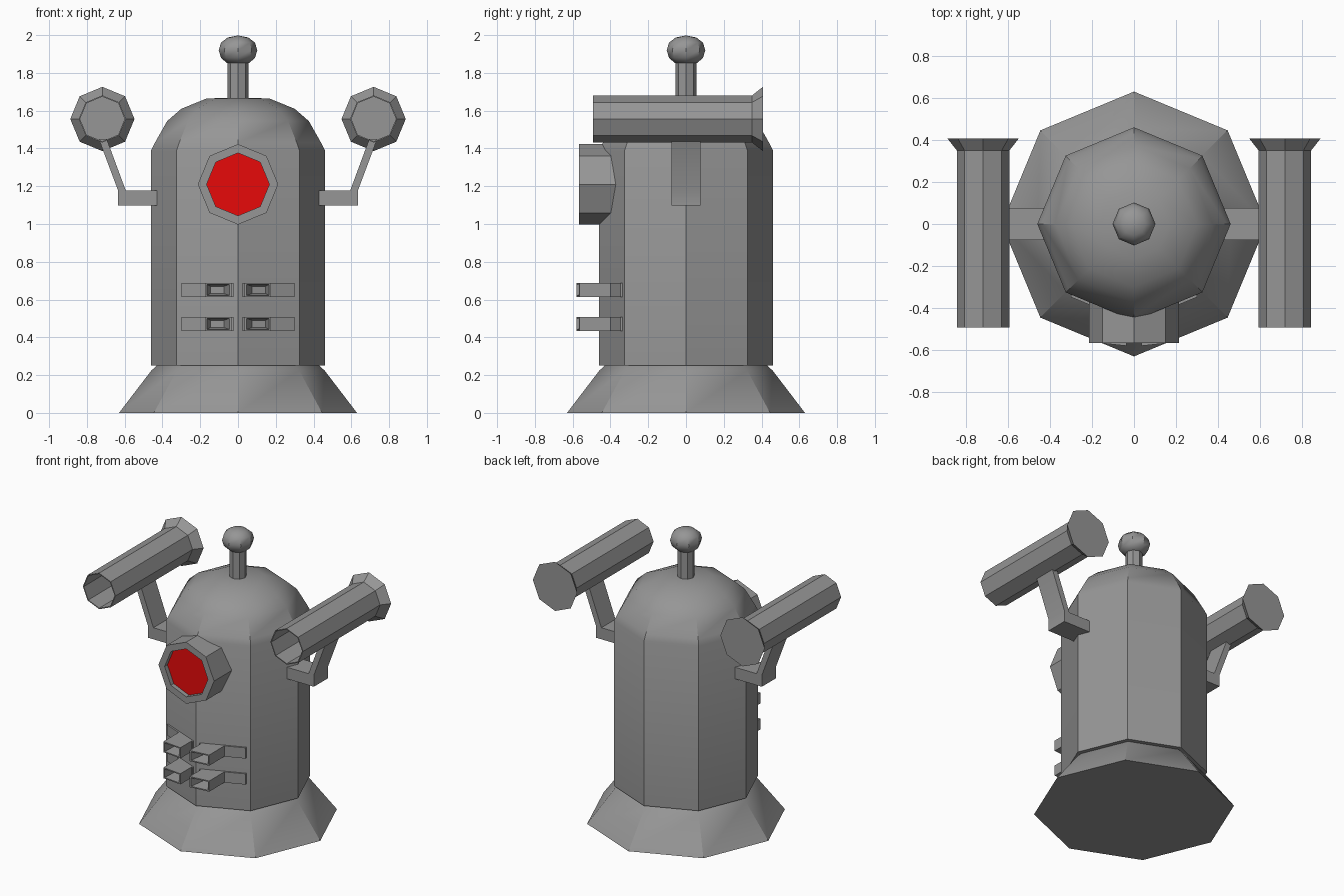
import bpy, bmesh, math
from mathutils import Vector

if "Cube" in bpy.data.objects:
    bpy.data.objects.remove(bpy.data.objects["Cube"])


def material(name, colour):
    m = bpy.data.materials.new(name)
    m.diffuse_color = (*colour, 1)
    m.use_nodes = True
    m.node_tree.nodes["Principled BSDF"].inputs["Base Color"].default_value = m.diffuse_color
    return m


GREY = material("dark_grey", (.305, .305, .305))
RED = material("red", (.8, .003, .003))


def finish(name, bm, angle=None, mat=GREY):
    """Make the object; flat, or smooth below the given edge angle."""
    bmesh.ops.remove_doubles(bm, verts=bm.verts, dist=1e-5)
    bmesh.ops.recalc_face_normals(bm, faces=bm.faces)
    for f in bm.faces:
        f.smooth = angle is not None
    me = bpy.data.meshes.new(name)
    bm.to_mesh(me)
    bm.free()
    if angle is not None:
        me.set_sharp_from_angle(angle=math.radians(angle))
    me.materials.append(mat)
    ob = bpy.data.objects.new(name, me)
    bpy.context.collection.objects.link(ob)
    return ob


def lathe(name, profile, axis='Z', centre=(0, 0), angle=None, mat=GREY):
    """Turn (radius, height) points into an eight-sided solid."""
    bm = bmesh.new()
    rings = []
    for r, h in profile:
        ring = []
        for i in range(8):
            a = i * math.pi / 4
            u, v = centre[0] + r * math.cos(a), centre[1] + r * math.sin(a)
            ring.append(bm.verts.new((u, v, h) if axis == 'Z' else (u, h, v)))
        rings.append(ring)
    for a, b in zip(rings, rings[1:]):
        for i in range(8):
            j = (i + 1) % 8
            bm.faces.new((a[i], a[j], b[j], b[i]))
    return finish(name, bm, angle, mat)


def prism(name, pts, offset, angle=None):
    """Extrude a flat polygon of 3D points by an offset."""
    bm = bmesh.new()
    f = bm.faces.new([bm.verts.new(p) for p in pts])
    ext = bmesh.ops.extrude_face_region(bm, geom=[f], use_keep_orig=True)
    bmesh.ops.translate(bm, vec=Vector(offset),
                        verts=[v for v in ext['geom'] if isinstance(v, bmesh.types.BMVert)])
    return finish(name, bm, angle)


# flared foot, octagonal body running smoothly into the dome
lathe("base", [(0, 0), (.63, 0), (.458, .225), (.43, .25), (0, .25)], angle=34)
lathe("body", [(0, .25), (.46, .25), (.46, 1.39), (.44, 1.43), (.375, 1.545), (.3, 1.61),
               (.165, 1.665), (0, 1.668)], angle=39.5)

# antenna
lathe("antenna_rod", [(.055, 1.65), (.055, 1.87)])
lathe("antenna_ball", [(0, 1.848), (.06, 1.853), (.09, 1.88), (.102, 1.92), (.09, 1.96),
                       (.055, 1.987), (0, 1.998)], angle=39.5)

# eye housing with recessed red lens
eye = (0, 1.21)
lathe("eye_housing", [(.213, -.34), (.213, -.566), (.166, -.566), (.166, -.535)], 'Y', eye)
lathe("eye_lens", [(.166, -.535), (0, -.535)], 'Y', eye, mat=RED)


def vent(side, z):
    """Hollow rectangular vent with a thin strip on the slanted body face."""
    def p(x, y, h):
        return (side * x, y, z + h)
    prism("vent_strip", [p(.025, -.462, 0), p(.30, -.348, 0), p(.30, -.325, 0), p(.025, -.44, 0)],
          (0, 0, .074))
    bm = bmesh.new()
    # outside at body, outside at mouth, inside lip, inner floor
    loops = [(.035, .175, -.40, -.36, 0), (.035, .175, -.58, -.565, 0),
             (.045, .165, -.579, -.566, .008), (.075, .145, -.48, -.46, .018)]
    rings = []
    for x0, x1, y0, y1, t in loops:
        rings.append([bm.verts.new(p(*c)) for c in
                      ((x0, y0, t), (x1, y1, t), (x1, y1, .074 - t), (x0, y0, .074 - t))])
    for a, b in zip(rings, rings[1:]):
        for i in range(4):
            j = (i + 1) % 4
            bm.faces.new((a[i], a[j], b[j], b[i]))
    bm.faces.new(rings[-1])
    finish("vent_tube", bm)


for s in (-1, 1):
    for z in (.434, .614):
        vent(s, z)
    # bent arm
    arm = [(.42, 1.097), (.635, 1.097), (.635, 1.177), (.737, 1.45), (.695, 1.45),
           (.594, 1.177), (.42, 1.177)]
    prism("arm", [(s * x, -.077, z) for x, z in arm], (0, .154, 0), angle=30)
    # hollow barrel with flared closed rear
    lathe("barrel", [(0, .407), (.17, .407), (.125, .35), (.125, -.493),
                     (.118, -.493), (.118, .34), (0, .34)], 'Y', (s * .718, 1.556))
